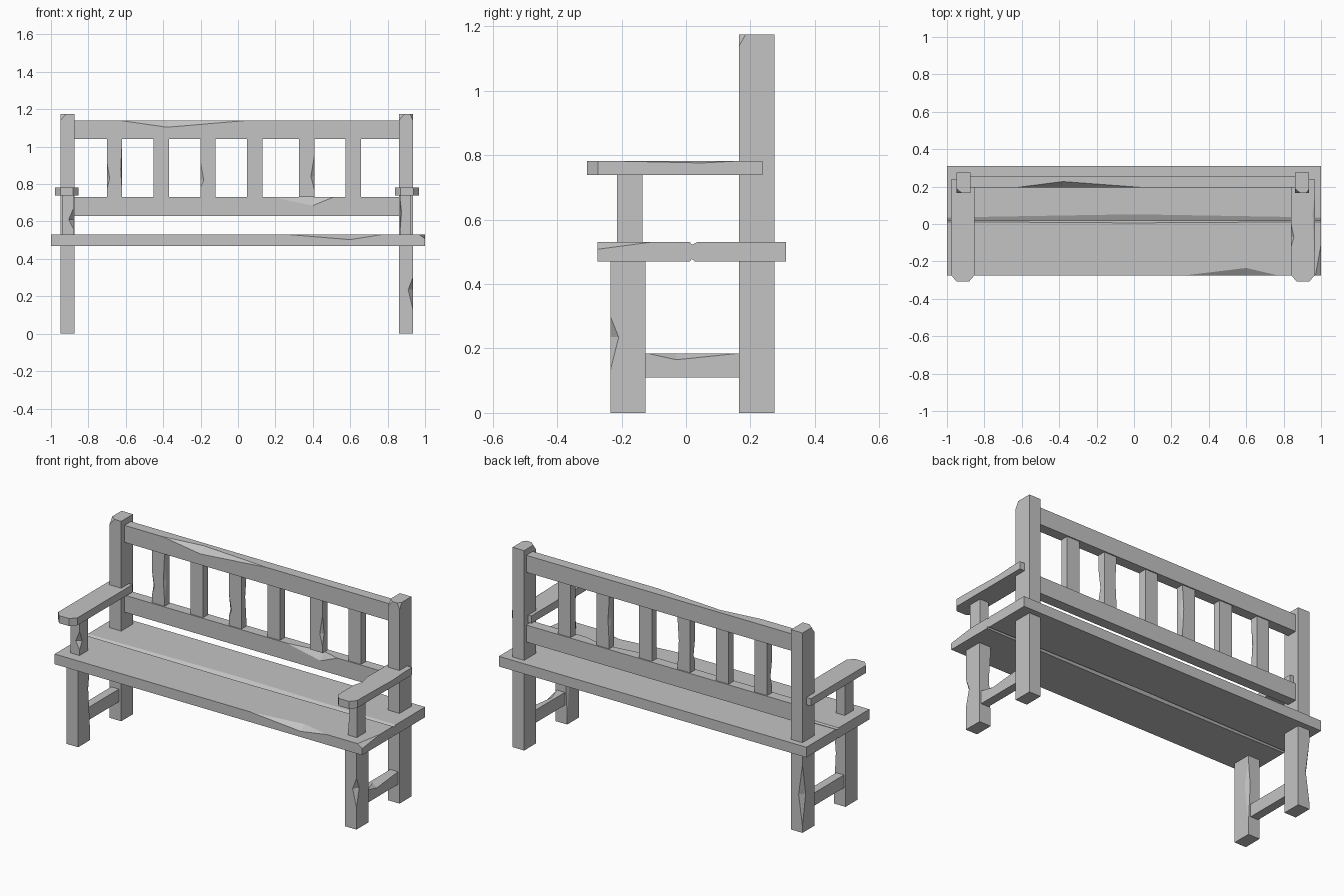
import bpy, bmesh
from mathutils import Vector

cube = bpy.data.objects.get("Cube")
if cube:
    bpy.data.objects.remove(cube, do_unlink=True)

grey = bpy.data.materials.new("weathered grey")
grey.use_nodes = True
COLOUR = (0.55, 0.55, 0.55, 1)
grey.diffuse_color = COLOUR
grey.node_tree.nodes["Principled BSDF"].inputs["Base Color"].default_value = COLOUR


def add_object(name, bm):
    bmesh.ops.recalc_face_normals(bm, faces=bm.faces)
    mesh = bpy.data.meshes.new(name)
    bm.to_mesh(mesh)
    bm.free()
    mesh.materials.append(grey)
    ob = bpy.data.objects.new(name, mesh)
    bpy.context.collection.objects.link(ob)
    return ob


def chip(ob, lo, hi, axis, sides, span, depth):
    """Cut a two-facet nick from one edge of a box.
    sides: which end (-1 or 1) of the two other axes; span: start, deepest, end."""
    u, v = [i for i in range(3) if i != axis]

    def point(t, du=0, dv=0):
        p = Vector((0, 0, 0))
        p[axis] = t
        p[u] = (hi if sides[0] > 0 else lo)[u] - sides[0] * du
        p[v] = (hi if sides[1] > 0 else lo)[v] - sides[1] * dv
        return p

    p, q = point(span[1], du=depth[0]), point(span[1], dv=depth[1])
    middle = (p + q) / 2
    a, b = point(span[0]), point(span[2])
    corners = [a + (a - middle) * 0.2, b + (b - middle) * 0.2,
               p + (p - q) * 0.5, q + (q - p) * 0.5]
    bm = bmesh.new()
    vs = [bm.verts.new(c) for c in corners]
    for skip in range(4):
        bm.faces.new([w for i, w in enumerate(vs) if i != skip])
    cutter = add_object("chip_cutter", bm)
    cutter.hide_render = True
    mod = ob.modifiers.new("chip", 'BOOLEAN')
    mod.operation = 'DIFFERENCE'
    mod.solver = 'EXACT'
    mod.object = cutter
    bpy.context.view_layer.objects.active = ob
    bpy.ops.object.modifier_apply(modifier=mod.name)
    bpy.data.objects.remove(cutter, do_unlink=True)


def beam(name, x, y, z, chips=()):
    lo, hi = Vector((x[0], y[0], z[0])), Vector((x[1], y[1], z[1]))
    bm = bmesh.new()
    bmesh.ops.create_cube(bm, size=1)
    for vert in bm.verts:
        vert.co = Vector([(lo[i] + hi[i]) / 2 + vert.co[i] * (hi[i] - lo[i]) for i in range(3)])
    ob = add_object(name, bm)
    for c in chips:
        chip(ob, lo, hi, *c)
    return ob


X, Y, Z = range(3)

# Seat planks, with a worn groove where they meet
SEAT = (0.47, 0.53)
groove = (-2, 0, 2)
beam("seat_front_plank", (-1, 1), (-0.275, 0.018), SEAT, [
    (X, (1, 1), groove, (0.012, 0.016)),
    (X, (1, -1), groove, (0.012, 0.016)),
    (X, (-1, 1), (0.27, 0.6, 0.77), (0.04, 0.027)),
    (Y, (1, 1), (-0.45, -0.275, -0.11), (0.03, 0.022))])
beam("seat_back_plank", (-1, 1), (0.018, 0.31), SEAT, [
    (X, (-1, 1), groove, (0.034, 0.016)),
    (X, (-1, -1), groove, (0.02, 0.016))])

# Back posts and front legs
POST_Y, LEG_Y = (0.165, 0.275), (-0.235, -0.125)
RIGHT_X, LEFT_X = (-0.95, -0.875), (0.86, 0.935)
top_nick = (1.14, 1.175, 1.3)
beam("right_back_post", RIGHT_X, POST_Y, (0, 1.175), [
    (Z, (-1, -1), top_nick, (0.03, 0.025)),
    (Z, (-1, 1), (0.04, 0.22, 0.4), (0.025, 0.03))])
beam("left_back_post", LEFT_X, POST_Y, (0, 1.175), [
    (Z, (-1, -1), top_nick, (0.03, 0.025)),
    (Z, (1, -1), top_nick, (0.015, 0.02))])
beam("right_front_leg", RIGHT_X, LEG_Y, (0, 0.47), [
    (Z, (1, 1), (0.06, 0.3, 0.45), (0.012, 0.03))])
beam("left_front_leg", LEFT_X, LEG_Y, (0, 0.47), [
    (Z, (1, -1), (0.13, 0.235, 0.3), (0.025, 0.026)),
    (Z, (-1, 1), (0.05, 0.28, 0.45), (0.012, 0.025))])

# Side stretchers between the legs
beam("right_stretcher", (-0.94, -0.89), (-0.125, 0.165), (0.11, 0.185))
beam("left_stretcher", (0.875, 0.925), (-0.125, 0.165), (0.11, 0.185), [
    (Y, (1, 1), (-0.12, -0.03, 0.165), (0.03, 0.02))])

# Back rails
RAIL_X, RAIL_Y = (-0.875, 0.86), (0.195, 0.255)
beam("top_rail", RAIL_X, RAIL_Y, (1.04, 1.14), [
    (X, (-1, 1), (-0.63, -0.38, 0.05), (0.032, 0.036))])
beam("lower_rail", RAIL_X, RAIL_Y, (0.63, 0.73), [
    (X, (-1, 1), (0.18, 0.4, 0.51), (0.03, 0.045))])

# Back slats, every other one worn
slat_wear = {
    0: [(Z, (-1, -1), (0.77, 0.83, 0.92), (0.015, 0.015)),
        (Z, (1, -1), (0.75, 0.88, 1.04), (0.008, 0.02))],
    2: [(Z, (-1, -1), (0.78, 0.82, 0.92), (0.018, 0.015)),
        (Z, (1, 1), (0.76, 0.9, 1.02), (0.008, 0.02))],
    4: [(Z, (1, -1), (0.77, 0.84, 0.95), (0.018, 0.015)),
        (Z, (-1, 1), (0.76, 0.9, 1.02), (0.008, 0.02))]}
for i, cx in enumerate((-0.66, -0.41, -0.16, 0.09, 0.367, 0.617)):
    beam(f"back_slat_{i + 1}", (cx - 0.041, cx + 0.041), (0.202, 0.248), (0.73, 1.04),
         slat_wear.get(i, ()))

# Arm supports
SUPPORT_Y, SUPPORT_Z = (-0.215, -0.135), (0.53, 0.74)
beam("right_arm_support", (-0.938, -0.88), SUPPORT_Y, SUPPORT_Z, [
    (Z, (1, -1), (0.56, 0.61, 0.67), (0.025, 0.025))])
beam("left_arm_support", (0.865, 0.923), SUPPORT_Y, SUPPORT_Z, [
    (Z, (-1, -1), (0.54, 0.65, 0.73), (0.01, 0.015))])

# Armrests with clipped front corners
ARM_Y, ARM_Z = (-0.308, 0.237), (0.738, 0.782)
clipped = [(Z, (side, -1), (-5, 0.76, 6), (0.03, 0.035)) for side in (-1, 1)]
beam("right_armrest", (-0.978, -0.852), ARM_Y, ARM_Z, clipped)
beam("left_armrest", (0.84, 0.967), ARM_Y, ARM_Z, clipped + [
    (Y, (-1, 1), (-0.12, -0.07, 0.0), (0.015, 0.02)),
    (Y, (1, 1), (-0.22, 0.05, 0.16), (0.012, 0.006))])
